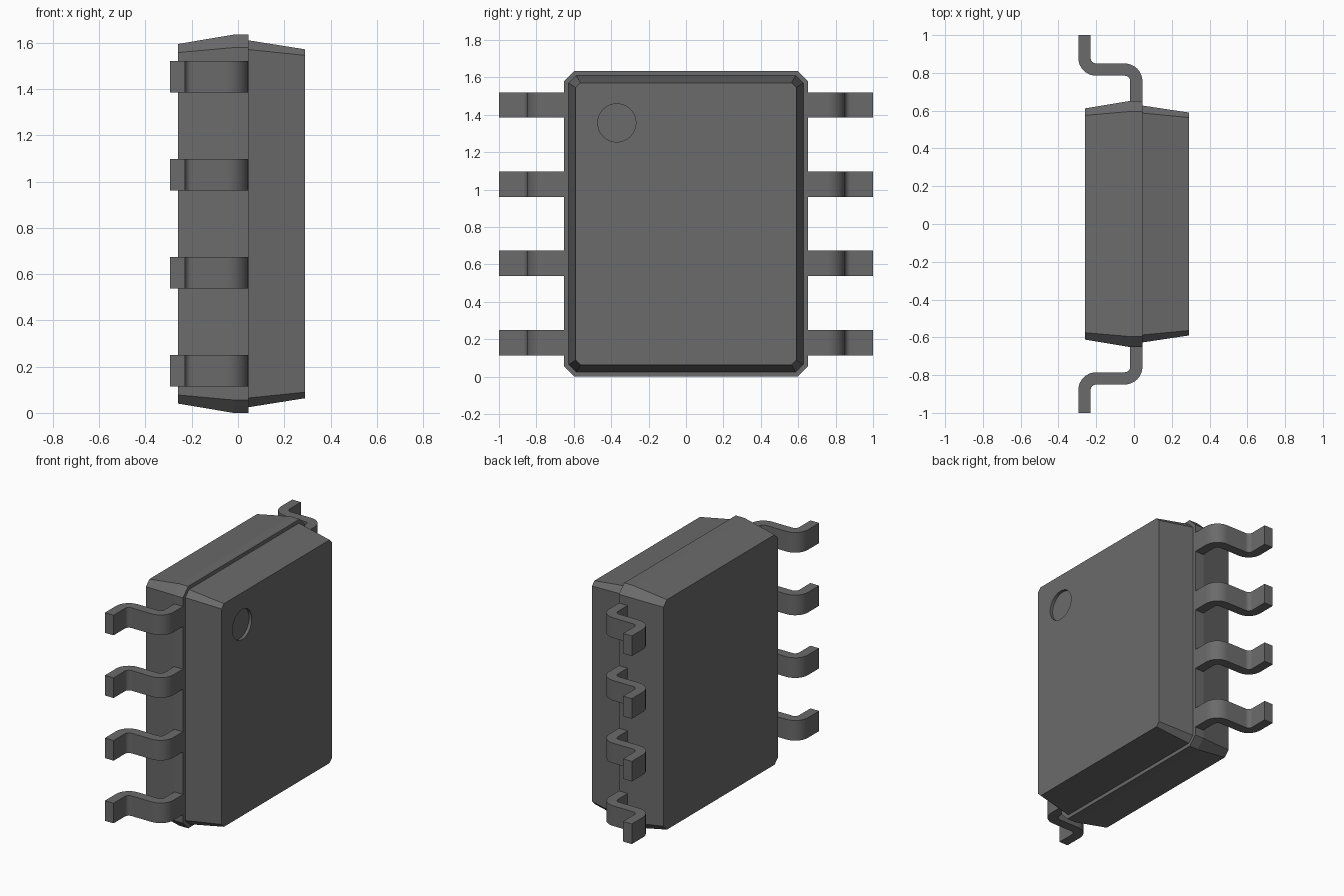
import bpy, bmesh, math

if "Cube" in bpy.data.objects:
    bpy.data.objects.remove(bpy.data.objects["Cube"])

MID_Z = 0.8175

grey = bpy.data.materials.new("dark grey")
grey.diffuse_color = (0.148, 0.145, 0.145, 1)
grey.use_nodes = True
grey.node_tree.nodes["Principled BSDF"].inputs["Base Color"].default_value = grey.diffuse_color


def loft(name, rings):
    """Skin a list of equal-length point rings and cap both ends."""
    bm = bmesh.new()
    rows = [[bm.verts.new(p) for p in ring] for ring in rings]
    n = len(rows[0])
    for a, b in zip(rows, rows[1:]):
        for i in range(n):
            j = (i + 1) % n
            bm.faces.new((a[i], a[j], b[j], b[i]))
    bm.faces.new(rows[0])
    bm.faces.new(rows[-1])
    bmesh.ops.recalc_face_normals(bm, faces=bm.faces)
    mesh = bpy.data.meshes.new(name)
    bm.to_mesh(mesh)
    bm.free()
    mesh.materials.append(grey)
    obj = bpy.data.objects.new(name, mesh)
    bpy.context.collection.objects.link(obj)
    return obj


def activate(obj):
    bpy.ops.object.select_all(action='DESELECT')
    obj.select_set(True)
    bpy.context.view_layer.objects.active = obj


def octagon(x, hy, hz, c):
    """Rectangle with chamfered corners, in the plane at x."""
    pts = [(hy, hz - c), (hy - c, hz), (c - hy, hz), (-hy, hz - c),
           (-hy, c - hz), (c - hy, -hz), (hy - c, -hz), (hy, c - hz)]
    return [(x, y, z + MID_Z) for y, z in pts]


# Package body: tapered lower half, flat rim, stepped tapered upper half
body = loft("package_body", [
    octagon(-0.26, 0.612, 0.777, 0.037),
    octagon(-0.02, 0.652, 0.8175, 0.056),
    octagon(0.045, 0.652, 0.8175, 0.056),
    octagon(0.045, 0.627, 0.793, 0.040),
    octagon(0.29, 0.59, 0.754, 0.026),
])

# Round index dimple cut into the +x face
bpy.ops.mesh.primitive_cylinder_add(
    vertices=48, radius=0.102, depth=0.1,
    location=(0.32, -0.37, 1.357), rotation=(0, math.pi / 2, 0))
cutter = bpy.context.object
cutter.name = "dimple_cutter"
cutter.hide_render = True
cutter.data.materials.append(grey)
activate(body)
cut = body.modifiers.new("dimple", 'BOOLEAN')
cut.operation = 'DIFFERENCE'
cut.solver = 'EXACT'
cut.object = cutter
bpy.ops.object.modifier_apply(modifier=cut.name)
bpy.data.objects.remove(cutter, do_unlink=True)
activate(body)
bpy.ops.object.shade_smooth_by_angle(angle=math.radians(8))


# Gull-wing lead: two bends, stored as (outer edge, inner edge) pairs
def bend(cx, cy, r_a, r_b, start, end, steps=8):
    out = []
    for i in range(steps + 1):
        t = math.radians(start + (end - start) * i / steps)
        out.append(tuple((cx + r * math.cos(t), cy + r * math.sin(t))
                         for r in (r_a, r_b)))
    return out


stations = [((0.045, 0.6), (-0.02, 0.6))]
stations += bend(-0.05, 0.755, 0.095, 0.03, 0, 90)
stations += bend(-0.20, 0.88, 0.03, 0.095, 270, 180)
stations += [((-0.23, 1.0), (-0.295, 1.0))]

# Four leads on each side
W = 0.068
for side, label in ((-1, "front"), (1, "back")):
    for k in range(4):
        z = MID_Z + (k - 1.5) * 0.4235
        lead = loft(f"{label}_lead_{k + 1}", [
            [(a[0], side * a[1], z - W), (a[0], side * a[1], z + W),
             (b[0], side * b[1], z + W), (b[0], side * b[1], z - W)]
            for a, b in stations])
        activate(lead)
        bpy.ops.object.shade_smooth_by_angle(angle=math.radians(30))
